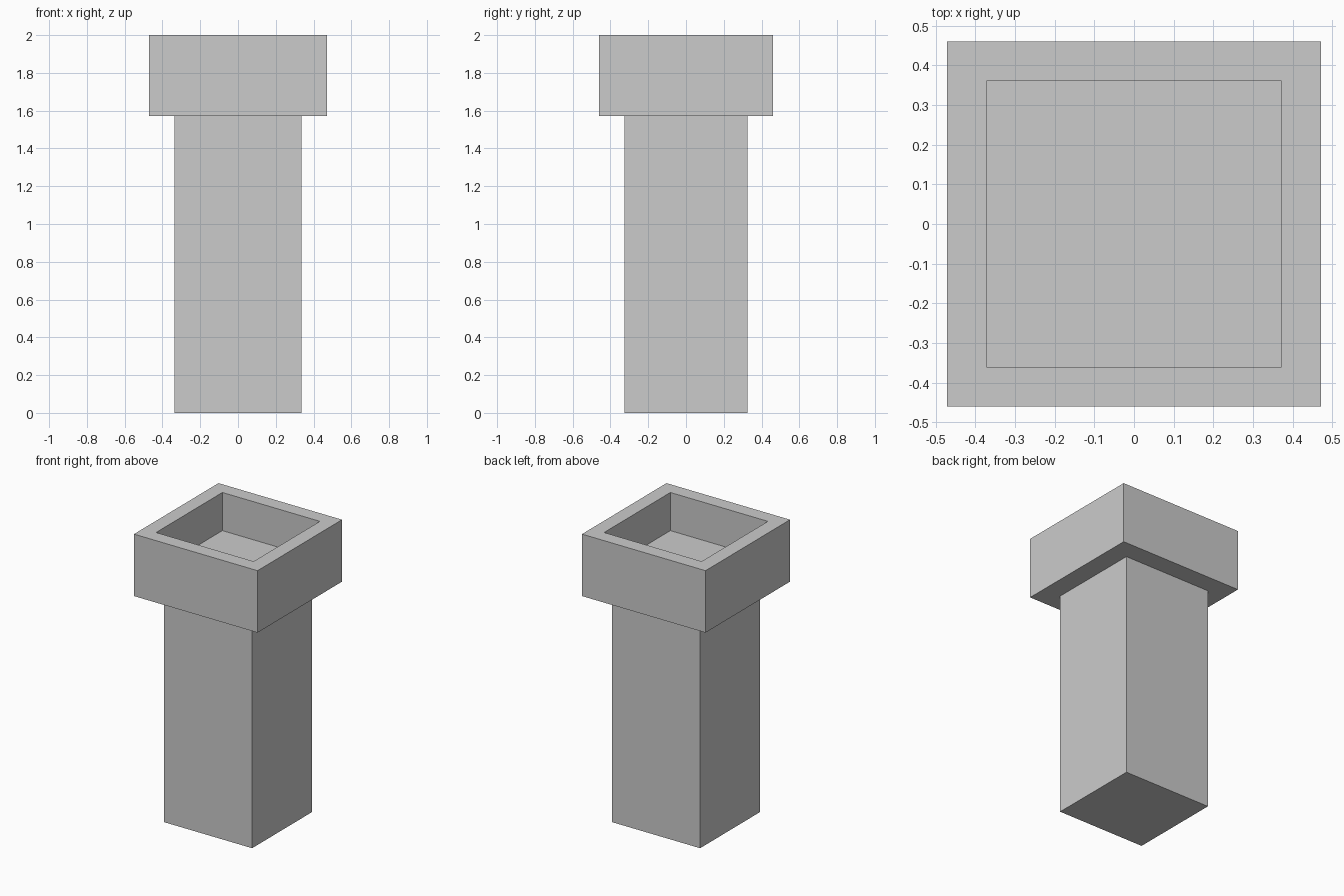
import bpy, bmesh

if "Cube" in bpy.data.objects:
    bpy.data.objects.remove(bpy.data.objects["Cube"])

# Half sizes (x, y) and height of each ring, followed from the foot up and into the pocket
rings = [
    (0.336, 0.326, 0.0),     # shaft foot
    (0.336, 0.326, 1.573),   # shaft top
    (0.471, 0.460, 1.573),   # cap underside
    (0.471, 0.460, 2.0),     # cap rim, outer edge
    (0.372, 0.361, 2.0),     # cap rim, inner edge
    (0.372, 0.361, 1.737),   # pocket floor
]

bm = bmesh.new()


def add_ring(hx, hy, z):
    return [bm.verts.new((sx * hx, sy * hy, z))
            for sx, sy in ((-1, -1), (1, -1), (1, 1), (-1, 1))]


loops = [add_ring(*r) for r in rings]

# Side walls, ledge, rim and pocket walls
for a, b in zip(loops, loops[1:]):
    for i in range(4):
        j = (i + 1) % 4
        bm.faces.new((a[i], a[j], b[j], b[i]))

# Closed foot and pocket floor
bm.faces.new(loops[0][::-1])
bm.faces.new(loops[-1])
bmesh.ops.recalc_face_normals(bm, faces=bm.faces[:])

mesh = bpy.data.meshes.new("square_pillar")
bm.to_mesh(mesh)
bm.free()
pillar = bpy.data.objects.new("square_pillar_with_hollow_cap", mesh)
bpy.context.collection.objects.link(pillar)
